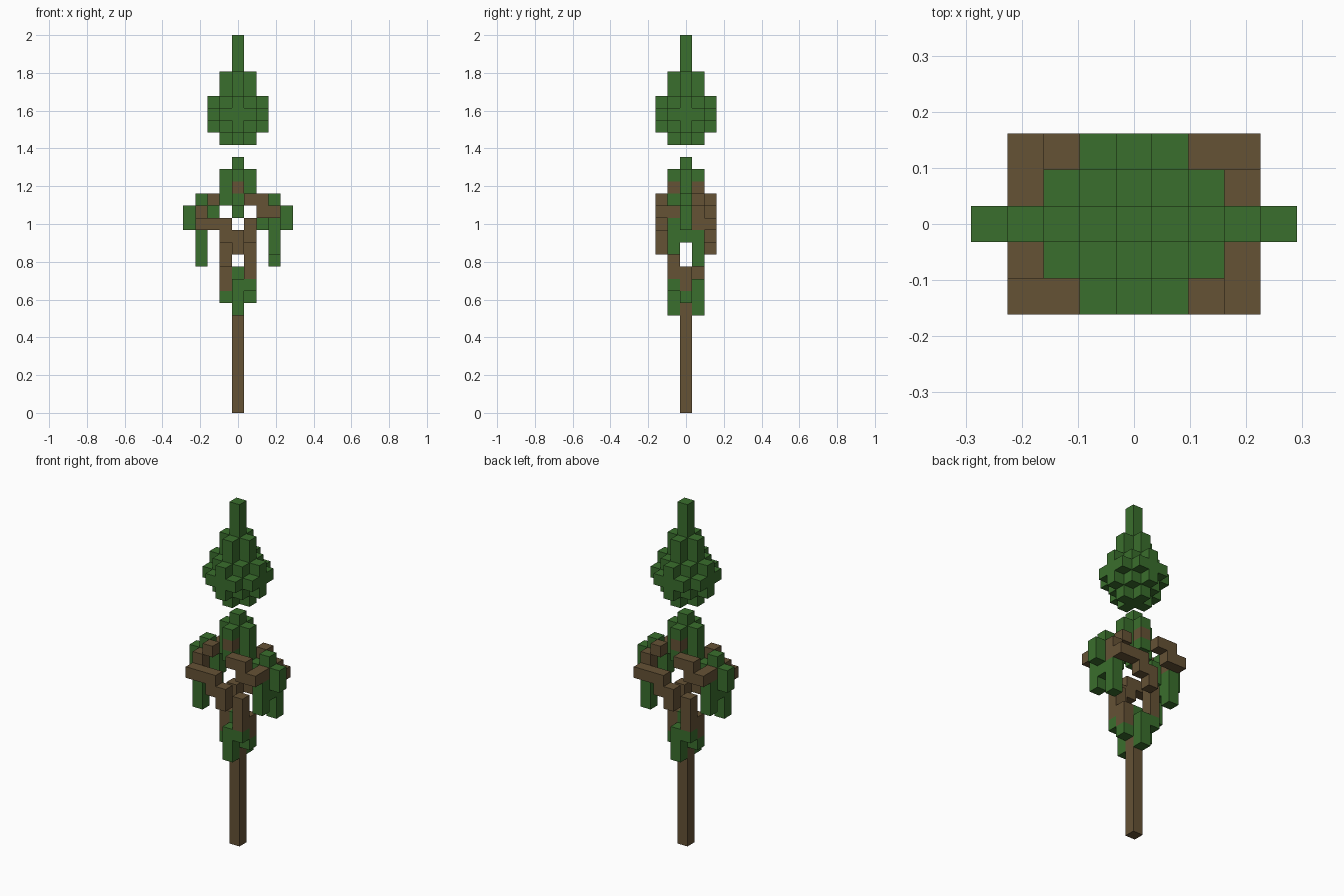
import bpy
import bmesh
from mathutils import Vector

cube = bpy.data.objects.get("Cube")
if cube:
    bpy.data.objects.remove(cube, do_unlink=True)

U = 2 / 31  # edge of one block


def material(name, color):
    m = bpy.data.materials.new(name)
    m.use_nodes = True
    m.diffuse_color = color
    bsdf = m.node_tree.nodes["Principled BSDF"]
    bsdf.inputs["Base Color"].default_value = color
    bsdf.inputs["Roughness"].default_value = 0.9
    return m


LEAF = material("leaf green", (0.042, 0.156, 0.026, 1))
BARK = material("bark brown", (0.130, 0.084, 0.036, 1))

parts = {}  # part name -> (material, set of blocks)


def column(name, mat, x, y, low, high):
    """Vertical run of blocks, inclusive."""
    cells = parts.setdefault(name, (mat, set()))[1]
    cells.update((x, y, z) for z in range(low, high + 1))


def pair(name, mat, x, y, low, high):
    """Column plus its half-turn copy about the trunk."""
    column(name, mat, x, y, low, high)
    column(name, mat, -x, -y, low, high)


# Trunk and its leafy cap
column("trunk", BARK, 0, 0, 0, 10)
column("trunk_cap", LEAF, 0, 0, 11, 11)

# Leaf collar around the top of the trunk
pair("leaf_collar", LEAF, 0, -1, 8, 10)
pair("leaf_collar", LEAF, 1, 0, 9, 9)
pair("leaf_collar", LEAF, 1, -1, 10, 10)

# Twin branches spiralling up and outward
pair("lower_branches", BARK, 1, 0, 10, 11)
pair("lower_branches", BARK, 1, -1, 11, 13)
pair("lower_branches", BARK, 0, -2, 13, 14)
pair("lower_branches", BARK, -1, -2, 14, 15)
for x in (-2, -3):
    pair("lower_branches", BARK, x, -2, 15, 15)
pair("lower_branches", BARK, -3, -1, 15, 16)
pair("lower_branches", BARK, -2, -1, 17, 17)

# Upper branches reaching down from the crown
pair("upper_branches", BARK, 0, -1, 18, 18)
for x in (1, 2):
    pair("upper_branches", BARK, x, -2, 17, 17)
for x in (2, 3):
    pair("upper_branches", BARK, x, -2, 16, 16)
pair("upper_branches", BARK, 3, -1, 16, 16)

# Hanging leaf clusters at the sides
pair("side_leaves", LEAF, 3, 1, 12, 14)
pair("side_leaves", LEAF, 3, -1, 13, 15)
pair("side_leaves", LEAF, 3, 0, 14, 17)
pair("side_leaves", LEAF, 4, 0, 15, 16)
pair("side_leaves", LEAF, 2, 0, 15, 16)

# Middle crown
column("middle_crown", LEAF, 0, 0, 16, 20)
pair("middle_crown", LEAF, 1, 0, 17, 19)
pair("middle_crown", LEAF, 0, -1, 17, 17)
pair("middle_crown", LEAF, 0, -1, 19, 19)

# Floating top crown: stacked rounded layers and a spire
for x in range(-2, 3):
    for y in range(-2, 3):
        reach = abs(x) + abs(y)
        if reach <= 1:
            column("top_crown", LEAF, x, y, 22, 27)
        elif reach == 2:
            column("top_crown", LEAF, x, y, 23, 25)
        elif reach == 3:
            column("top_crown", LEAF, x, y, 24, 24)
column("top_spire", LEAF, 0, 0, 28, 30)

occupied = set().union(*(cells for _, cells in parts.values()))


def build(name, mat, cells):
    """Mesh only the exposed sides of the blocks."""
    bm = bmesh.new()
    for cell in sorted(cells):
        centre = Vector(cell) + Vector((0, 0, 0.5))
        for axis in range(3):
            for sign in (-1, 1):
                n = Vector((0, 0, 0))
                n[axis] = sign
                if tuple(int(a + b) for a, b in zip(cell, n)) in occupied:
                    continue
                a = Vector((0, 0, 0))
                a[(axis + 1) % 3] = 0.5
                b = n.cross(a)
                mid = centre + n / 2
                corners = (mid - a - b, mid + a - b, mid + a + b, mid - a + b)
                bm.faces.new([bm.verts.new(c * U) for c in corners])
    bmesh.ops.remove_doubles(bm, verts=bm.verts, dist=U / 100)
    mesh = bpy.data.meshes.new(name)
    bm.to_mesh(mesh)
    bm.free()
    mesh.materials.append(mat)
    bpy.context.collection.objects.link(bpy.data.objects.new(name, mesh))


for part, (mat, cells) in parts.items():
    build(part, mat, cells)
